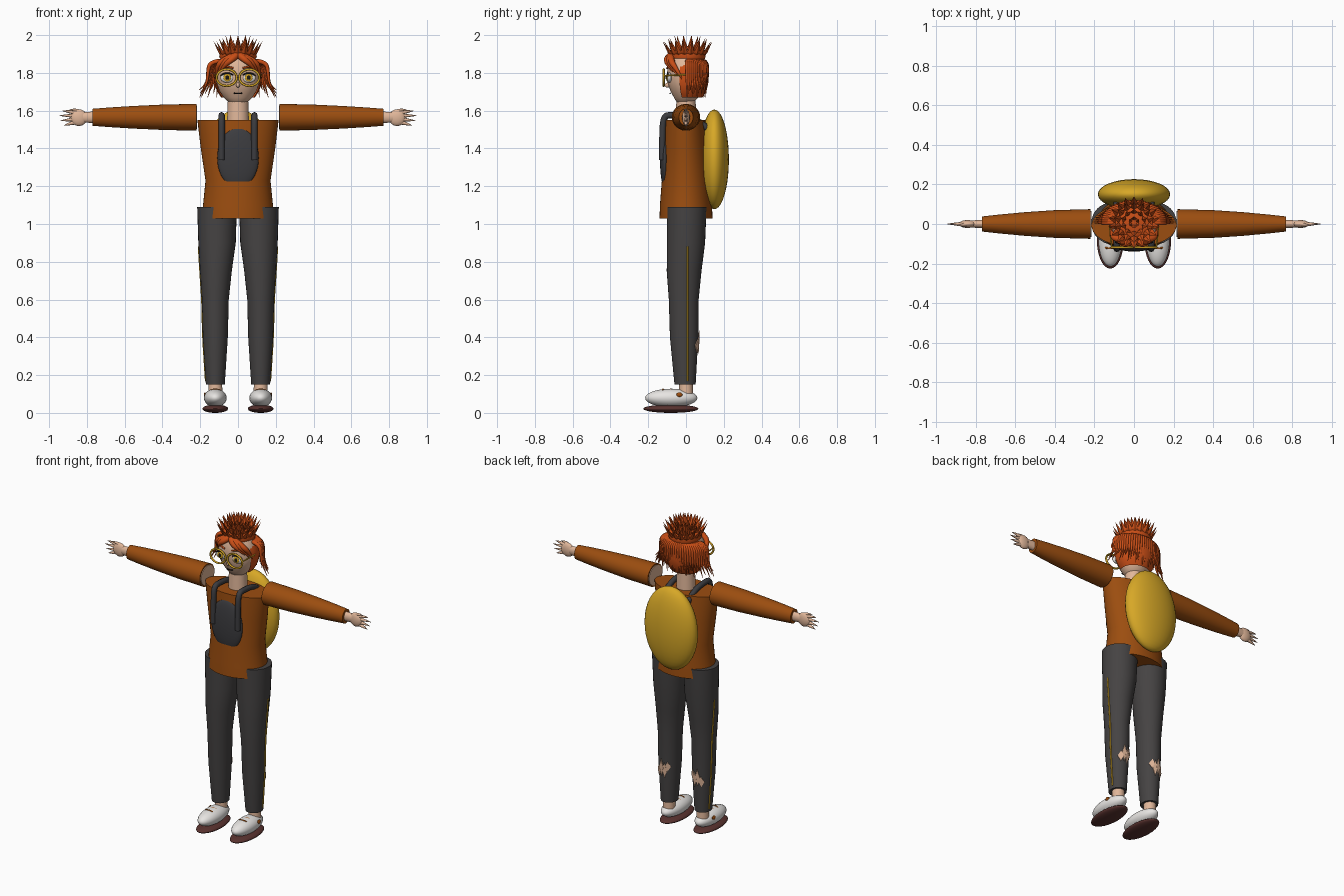
import bpy, bmesh, math
from mathutils import Vector, Matrix

cube = bpy.data.objects.get("Cube")
if cube:
    bpy.data.objects.remove(cube, do_unlink=True)


def material(name, r, g, b):
    m = bpy.data.materials.new(name)
    m.use_nodes = True
    m.diffuse_color = (r, g, b, 1)
    m.node_tree.nodes["Principled BSDF"].inputs["Base Color"].default_value = (r, g, b, 1)
    return m


SKIN = material("skin", .75, .47, .32)
HAIR = material("red hair", .58, .075, .008)
JACKET = material("brown jacket", .33, .075, .005)
GOLD = material("gold", .68, .39, .02)
TROUSER = material("charcoal trousers", .06, .056, .056)
GREY = material("dark grey cloth", .045, .045, .05)
WHITE = material("off white", .8, .78, .76)
SOLE = material("maroon sole", .1, .032, .028)
DARK = material("near black", .012, .01, .01)


def finish(name, bm, mat, smooth=True):
    bmesh.ops.recalc_face_normals(bm, faces=bm.faces)
    me = bpy.data.meshes.new(name)
    bm.to_mesh(me)
    bm.free()
    me.materials.append(mat)
    ob = bpy.data.objects.new(name, me)
    bpy.context.collection.objects.link(ob)
    if smooth:
        bpy.ops.object.select_all(action='DESELECT')
        ob.select_set(True)
        bpy.context.view_layer.objects.active = ob
        bpy.ops.object.shade_smooth_by_angle(angle=math.radians(50))
    return ob


def loft(name, sections, mat, axis='z', sign=1, n=32):
    """Capped elliptical loft; section = (pos, centre a, radius a, centre b, radius b)."""
    bm = bmesh.new()
    rings = []
    for p, ca, ra, cb, rb in sections:
        ring = []
        for i in range(n):
            t = math.tau * i / n
            a, b = ca + ra * math.cos(t), cb + rb * math.sin(t)
            ring.append(bm.verts.new((sign * a, b, p) if axis == 'z' else (sign * p, a, b)))
        rings.append(ring)
    for lo, hi in zip(rings, rings[1:]):
        for i in range(n):
            j = (i + 1) % n
            bm.faces.new((lo[i], lo[j], hi[j], hi[i]))
    bm.faces.new(rings[0])
    bm.faces.new(rings[-1])
    return finish(name, bm, mat)


def ellipsoid(name, centre, radii, mat, keep=None):
    bm = bmesh.new()
    bmesh.ops.create_uvsphere(bm, u_segments=32, v_segments=20, radius=1,
                              matrix=Matrix.Translation(centre) @ Matrix.Diagonal((*radii, 1)))
    if keep:
        out = [f for f in bm.faces if not keep(f.calc_center_median())]
        bmesh.ops.delete(bm, geom=out, context='FACES')
    return finish(name, bm, mat)


def tubes(name, paths, mat, depth, taper=False, cyclic=False):
    cu = bpy.data.curves.new(name, 'CURVE')
    cu.dimensions = '3D'
    cu.bevel_depth, cu.bevel_resolution = depth, 2
    cu.use_fill_caps = True
    for path in paths:
        sp = cu.splines.new('POLY' if cyclic else 'NURBS')
        sp.points.add(len(path) - 1)
        for k, (pt, co) in enumerate(zip(sp.points, path)):
            pt.co = (*co, 1)
            pt.radius = 1 - .9 * (k / (len(path) - 1)) ** 2 if taper else 1
        sp.use_cyclic_u = cyclic
        sp.use_smooth = True
        if not cyclic:
            sp.use_endpoint_u, sp.order_u, sp.resolution_u = True, 3, 5
    cu.materials.append(mat)
    ob = bpy.data.objects.new(name, cu)
    bpy.context.collection.objects.link(ob)
    return ob


# Torso, neck and head
loft("jacket_body", [(1.03, 0, .19, 0, .14), (1.1, 0, .185, 0, .138), (1.23, 0, .172, 0, .128),
                     (1.4, 0, .197, -.003, .12), (1.55, 0, .215, -.007, .11)], JACKET, n=48)
loft("neck", [(1.54, 0, .058, 0, .055), (1.68, 0, .053, 0, .05)], SKIN)
loft("head", [(1.628, 0, .015, -.01, .015), (1.64, 0, .045, -.005, .042), (1.67, 0, .076, 0, .064),
              (1.705, 0, .099, 0, .083), (1.75, 0, .115, 0, .098), (1.8, 0, .119, 0, .1),
              (1.85, 0, .11, 0, .095), (1.88, 0, .09, 0, .08)], SKIN)
ellipsoid("nose", (0, -.098, 1.735), (.01, .014, .013), SKIN)
tubes("mouth", [[(-.022, -.083, 1.693), (0, -.087, 1.688), (.022, -.083, 1.693)]], DARK, .003)

# Backpack, front panel and straps
ellipsoid("backpack", (0, .15, 1.342), (.183, .077, .264), GOLD)
ellipsoid("front_panel", (0, -.112, 1.35), (.11, .026, .16), GREY)
tubes("shoulder_straps", [[(s * .087, y, z) for y, z in
      ((-.125, 1.34), (-.126, 1.45), (-.12, 1.57), (-.08, 1.578), (.05, 1.565), (.12, 1.5))]
      for s in (1, -1)], GREY, .017)

LEG = [(.15, .12, .05, -.005, .056), (.4, .12, .066, -.01, .075), (.6, .12, .071, -.012, .079),
       (.75, .117, .084, -.01, .092), (.9, .111, .099, 0, .101), (1.09, .111, .105, .004, .105)]


def leg_at(z):
    for a, b in zip(LEG, LEG[1:]):
        if a[0] <= z <= b[0]:
            t = (z - a[0]) / (b[0] - a[0])
            return [p + (q - p) * t for p, q in zip(a[1:], b[1:])]


def torn_patch(name, s):
    """Overlapping diamonds that hug the back of the calf."""
    bm = bmesh.new()
    for k, (dx, dz, h) in enumerate([(-.03, .02, .03), (-.012, -.005, .05), (.008, .01, .055), (.028, -.015, .035)]):
        verts = []
        for ox, oz in ((-.016, 0), (0, -h), (.016, 0), (0, h)):
            z = .37 + dz + oz
            cx, rx, cy, ry = leg_at(z)
            y = cy + ry * math.sqrt(1 - ((dx + ox) / rx) ** 2) + .003 + k * .0004
            verts.append(bm.verts.new((s * (cx + dx + ox), y, z)))
        bm.faces.new(verts)
    ob = finish(name, bm, SKIN, False)
    ob.modifiers.new("thickness", 'SOLIDIFY').thickness = .004


for s, side in ((1, "left"), (-1, "right")):
    # Legs and shoes
    loft(side + "_trouser_leg", LEG, TROUSER, sign=s)
    heights = [.17 + .071 * i for i in range(11)]
    tubes(side + "_side_stripe", [[(s * (leg_at(z)[0] + leg_at(z)[1] - .001), .008, z) for z in heights]], GOLD, .005)
    torn_patch(side + "_torn_patch", s)
    loft(side + "_ankle", [(.08, .12, .038, 0, .038), (.16, .12, .036, 0, .036)], SKIN, sign=s)
    ellipsoid(side + "_sole", (s * .12, -.08, .022), (.068, .146, .022), SOLE)
    ellipsoid(side + "_shoe", (s * .12, -.078, .079), (.06, .138, .049), WHITE)
    tubes(side + "_shoe_laces", [[(s * .12 - .025, -.12 + d, .118), (s * .12, -.125 + d, .13),
                                 (s * .12 + .025, -.12 + d, .118)] for d in (0, .04)], JACKET, .005)
    ellipsoid(side + "_shoe_badge", (s * .174, -.035, .096), (.007, .016, .012), JACKET)

    # Sleeves and hands
    loft(side + "_sleeve", [(.22, 0, .075, 1.565, .071), (.4, 0, .07, 1.565, .067), (.55, 0, .06, 1.565, .06),
                            (.68, 0, .048, 1.565, .052), (.77, 0, .038, 1.565, .045)], JACKET, 'x', s)
    loft(side + "_shoulder_end", [(.216, 0, .066, 1.565, .062), (.23, 0, .066, 1.565, .062)], SKIN, 'x', s)
    loft(side + "_wrist", [(.76, 0, .022, 1.565, .03), (.82, 0, .018, 1.565, .028)], SKIN, 'x', s)
    ellipsoid(side + "_palm", (s * .842, 0, 1.563), (.044, .02, .044), SKIN)
    fingers = [[(s * .865, 0, 1.563 + d), (s * .9, 0, 1.563 + 1.3 * d), (s * tip, 0, 1.56 + 1.5 * d)]
               for d, tip in ((.026, .928), (.009, .945), (-.009, .94), (-.026, .92))]
    fingers.append([(s * .835, 0, 1.593), (s * .865, -.005, 1.609), (s * .895, -.008, 1.603)])
    tubes(side + "_fingers", fingers, SKIN, .011, taper=True)

    # Eyes, brows and spectacles
    ex = s * .057
    ellipsoid(side + "_eye_white", (ex, -.088, 1.775), (.037, .013, .027), WHITE)
    ellipsoid(side + "_iris", (ex, -.099, 1.775), (.02, .006, .021), GOLD)
    ellipsoid(side + "_pupil", (ex, -.104, 1.775), (.009, .004, .011), DARK)
    tubes(side + "_lashes", [[(ex - .036, -.093, 1.785), (ex, -.103, 1.812), (ex + .036, -.093, 1.785)]], DARK, .004)
    tubes(side + "_brow", [[(s * .025, -.1, 1.825), (s * .06, -.096, 1.839), (s * .095, -.07, 1.825)]], HAIR, .005)
    tubes(side + "_spectacle_rim", [[(s * .06 + .053 * math.cos(t), -.118, 1.775 + .044 * math.sin(t))
                                     for t in (math.tau * i / 32 for i in range(32))]], GOLD, .006, cyclic=True)
    tubes(side + "_spectacle_arm", [[(s * .112, -.118, 1.785), (s * .119, -.08, 1.787), (s * .123, 0, 1.79)]], GOLD, .004)

    # Swept fringe
    tubes(side + "_fringe", [[(s * .005, -.075, 1.895), (s * (.03 + .03 * k), -.108 + .012 * k, 1.875 - .005 * k),
                              (s * (.075 + .02 * k), -.09 + .022 * k, 1.838 - .012 * k),
                              (s * (.095 + .012 * k), -.07 + .025 * k, 1.805 - .02 * k)] for k in range(3)],
          HAIR, .02, taper=True)

# Hair cap, open around the face
ellipsoid("hair_cap", (0, .008, 1.775), (.126, .112, .148), HAIR,
          keep=lambda c: c.z > 1.665 and (c.z > 1.845 or c.y > -.025))

# Curved locks around the back and sides
locks = []
for i in range(34):
    t = math.radians(-4 + 188 * i / 33)
    c, s = math.cos(t), math.sin(t)
    w = abs(c) ** 3
    low = 1.67 + .02 * (i % 3)
    locks.append([(r * c, .012 + d * s, z) for r, d, z in
                  ((.1, .08, 1.862), (.15, .098, 1.858), (.16, .102, 1.8),
                   (.155 + .01 * w, .098, 1.74), (.15 + .055 * w, .092, low))])
tubes("back_locks", locks, HAIR, .012, taper=True)

# Leafy topknot
loft("topknot_base", [(1.86, 0, .085, .008, .085), (1.885, 0, .1, .008, .096), (1.91, 0, .094, .008, .09),
                      (1.925, 0, .06, .008, .06)], HAIR)


def leaf(bm, angle, r0, z0, r1, z1, width):
    rot = Matrix.Translation((0, .008, 0)) @ Matrix.Rotation(angle, 4, 'Z')
    a, b = Vector((r0, 0, z0)), Vector((r1, 0, z1))
    mid = a.lerp(b, .4)
    thick = Vector((b.z - a.z, 0, a.x - b.x)).normalized() * width * .4
    ring = [bm.verts.new(rot @ (mid + o)) for o in
            (Vector((0, width, 0)), thick, Vector((0, -width, 0)), -thick)]
    ends = [bm.verts.new(rot @ p) for p in (a, b)]
    for k in range(4):
        for e in ends:
            bm.faces.new((ring[k], ring[(k + 1) % 4], e))


bm = bmesh.new()
for count, r0, z0, r1, z1, width in ((18, .075, 1.87, .132, 1.968, .019), (14, .06, 1.89, .105, 1.985, .018),
                                     (10, .04, 1.9, .07, 2.0, .016), (6, .01, 1.9, .03, 1.975, .014)):
    for i in range(count):
        leaf(bm, math.tau * (i + .5 * (count % 4 == 2)) / count, r0, z0, r1, z1, width)
finish("topknot_leaves", bm, HAIR, False)
